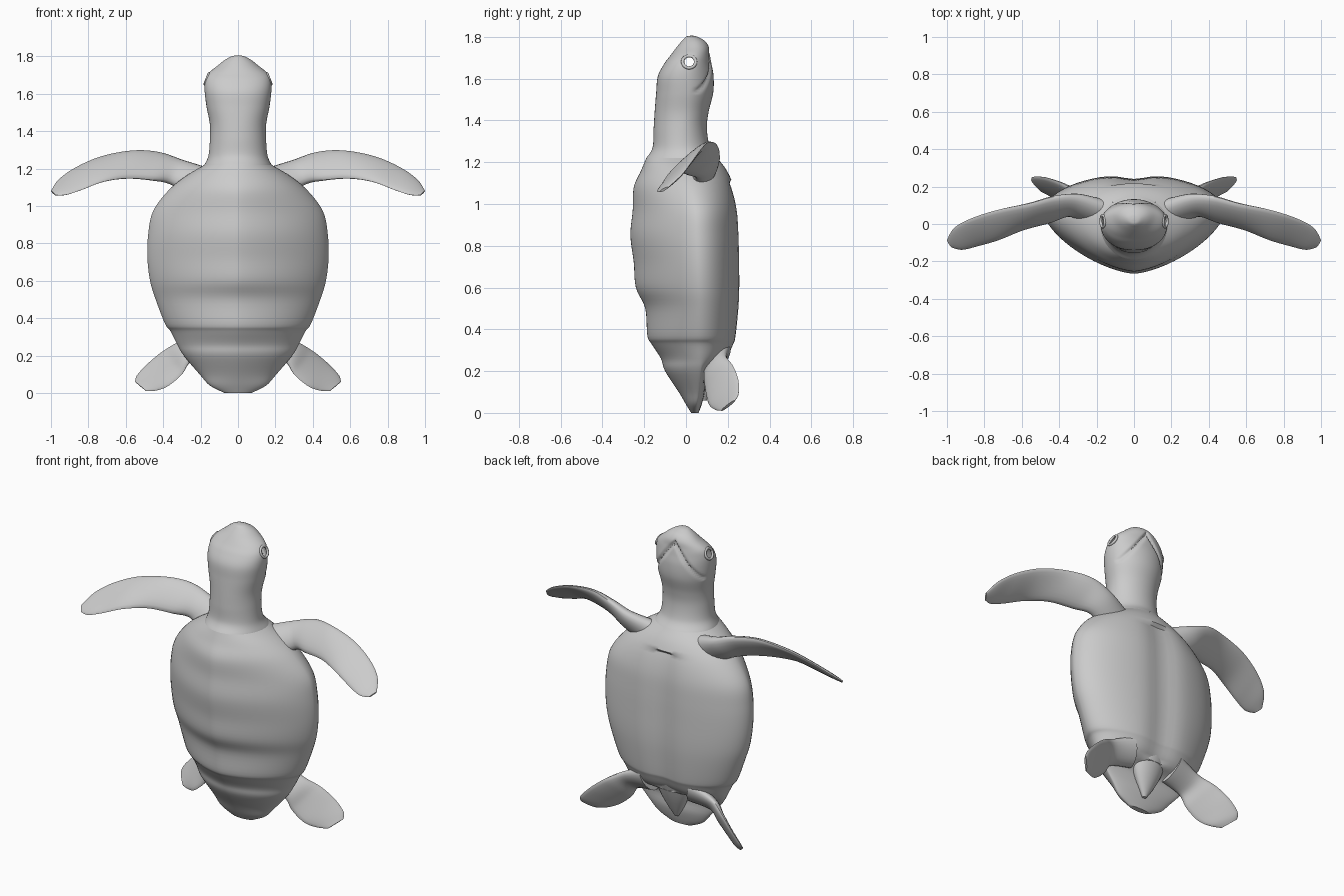
import bpy, bmesh, math
from mathutils import Vector

if "Cube" in bpy.data.objects:
    bpy.data.objects.remove(bpy.data.objects["Cube"])


def resample(stations, k):
    """Smooth (Catmull-Rom) interpolation of rows of numbers, k steps per span."""
    out, last = [], len(stations) - 1
    for i in range(last):
        p0, p1 = stations[max(i - 1, 0)], stations[i]
        p2, p3 = stations[i + 1], stations[min(i + 2, last)]
        for s in range(k):
            t = s / k
            out.append([0.5 * (2 * b + (c - a) * t + (2 * a - 5 * b + 4 * c - d) * t * t
                               + (3 * b - a - 3 * c + d) * t ** 3)
                        for a, b, c, d in zip(p0, p1, p2, p3)])
    return out + [list(stations[-1])]


def loft(name, rings, cap_start=True, cap_end=True, mirror=False, hole=None):
    bm = bmesh.new()
    rows = [[bm.verts.new(p) for p in ring] for ring in rings]
    n = len(rows[0])
    for a, b in zip(rows, rows[1:]):
        for i in range(n):
            j = (i + 1) % n
            bm.faces.new((a[i], a[j], b[j], b[i]))
    if cap_start:
        bm.faces.new(rows[0])
    if cap_end:
        bm.faces.new(rows[-1])
    bmesh.ops.recalc_face_normals(bm, faces=bm.faces)
    if hole:
        bmesh.ops.delete(bm, geom=[f for f in bm.faces if hole(f.calc_center_median())],
                         context='FACES')
    mesh = bpy.data.meshes.new(name)
    bm.to_mesh(mesh)
    bm.free()
    ob = bpy.data.objects.new(name, mesh)
    bpy.context.collection.objects.link(ob)
    if mirror:
        ob.modifiers.new("mirror", 'MIRROR')
    return ob


def body_ring(z, w, front, rim, back, n, segs=64, tweak=None):
    """Cross-section: superelliptic front half, round back half."""
    ring = []
    for i in range(segs):
        a = 2 * math.pi * i / segs
        c, s = math.cos(a), math.sin(a)
        e = 2 / n if s < 0 else 1
        x = w * math.copysign(abs(c) ** e, c)
        y = rim + (back - rim if s > 0 else rim - front) * math.copysign(abs(s) ** e, s)
        p = Vector((x, y, z))
        ring.append(tweak(p, s) if tweak else p)
    return ring


def blade(name, stations, k=6, segs=20):
    """Flat flipper from (leading xyz, trailing xyz, half thickness) rows."""
    rows = resample(stations, k)
    mids = [(Vector(r[:3]) + Vector(r[3:6])) / 2 for r in rows]
    rings = []
    for i, r in enumerate(rows):
        half = (Vector(r[:3]) - Vector(r[3:6])) / 2
        axis = mids[min(i + 1, len(rows) - 1)] - mids[max(i - 1, 0)]
        nrm = axis.cross(half).normalized() * r[6]
        rings.append([mids[i] + half * math.cos(2 * math.pi * j / segs)
                      + nrm * math.sin(2 * math.pi * j / segs) for j in range(segs)])
    return loft(name, rings, mirror=True)


# Shell: z, half width, carapace y, rim y, plastron y, carapace exponent
shell = [
    (0.00, 0.07, 0.025, 0.045, 0.06, 1.8),
    (0.04, 0.15, 0.00, 0.05, 0.075, 1.8),
    (0.10, 0.205, -0.035, 0.06, 0.09, 1.7),
    (0.20, 0.29, -0.10, 0.07, 0.10, 1.7),
    (0.26, 0.325, -0.12, 0.07, 0.20, 1.6),
    (0.33, 0.36, -0.165, 0.07, 0.24, 1.6),
    (0.37, 0.39, -0.185, 0.07, 0.25, 1.6),
    (0.50, 0.44, -0.195, 0.07, 0.262, 1.55),
    (0.60, 0.47, -0.24, 0.065, 0.266, 1.5),
    (0.72, 0.484, -0.25, 0.06, 0.265, 1.5),
    (0.85, 0.48, -0.266, 0.055, 0.262, 1.5),
    (0.97, 0.455, -0.255, 0.05, 0.254, 1.5),
    (1.08, 0.375, -0.25, 0.035, 0.23, 1.6),
    (1.16, 0.28, -0.215, 0.02, 0.195, 1.8),
    (1.22, 0.18, -0.19, 0.0, 0.15, 2.0),
]


def plastron_groove(p, s):
    if s > 0 and 0.25 < p.z < 1.1:
        p.y -= 0.025 * math.exp(-(p.x / 0.09) ** 2)
    return p


loft("shell", [body_ring(*r, tweak=plastron_groove) for r in resample(shell, 5)],
     cap_end=False)

# Neck and head, with a V-shaped mouth crease and open eye sockets
head = [
    (1.22, 0.18, -0.19, 0.0, 0.15, 2.0),
    (1.27, 0.158, -0.16, -0.02, 0.115, 2.0),
    (1.36, 0.15, -0.155, -0.02, 0.10, 2.0),
    (1.44, 0.151, -0.15, -0.01, 0.108, 2.1),
    (1.53, 0.168, -0.143, 0.0, 0.13, 2.2),
    (1.61, 0.178, -0.135, 0.0, 0.132, 2.2),
    (1.67, 0.176, -0.105, 0.01, 0.122, 2.2),
    (1.71, 0.158, -0.075, 0.025, 0.115, 2.1),
    (1.75, 0.11, -0.045, 0.04, 0.11, 2.0),
    (1.78, 0.072, -0.02, 0.04, 0.09, 2.0),
    (1.80, 0.035, 0.0, 0.03, 0.055, 2.0),
    (1.805, 0.01, 0.02, 0.025, 0.035, 2.0),
]
EYE = Vector((0.166, 0.015, 1.68))


def mouth(p, s):
    if s > 0.2 and p.z > 1.53:
        d = (p.z - (1.74 - 1.3 * abs(p.x))) / 0.014
        p.y -= 0.014 * math.exp(-d * d)
    return p


loft("head", [body_ring(*r, segs=96, tweak=mouth) for r in resample(head, 7)],
     cap_start=False,
     hole=lambda c: math.hypot(c.y - EYE.y, c.z - EYE.z) < 0.027 and abs(c.x) > 0.1)

# Eyelid rims
for side in (-1, 1):
    bpy.ops.mesh.primitive_torus_add(
        major_segments=28, minor_segments=8, major_radius=0.031, minor_radius=0.008,
        location=(side * EYE.x, EYE.y, EYE.z),
        rotation=(0, side * math.radians(68), 0))
    bpy.context.object.name = "eyelid"

# Front flippers
blade("front_flipper", [
    (0.16, 0.11, 1.20, 0.27, 0.03, 1.06, 0.06),
    (0.29, 0.15, 1.24, 0.36, 0.05, 1.12, 0.045),
    (0.42, 0.147, 1.285, 0.45, 0.01, 1.138, 0.034),
    (0.56, 0.11, 1.296, 0.59, -0.03, 1.148, 0.026),
    (0.73, 0.075, 1.265, 0.72, -0.085, 1.13, 0.019),
    (0.87, 0.03, 1.205, 0.84, -0.12, 1.085, 0.015),
    (0.96, -0.02, 1.14, 0.92, -0.138, 1.06, 0.012),
    (1.00, -0.085, 1.08, 0.975, -0.125, 1.058, 0.006),
])

# Rear flippers
blade("rear_flipper", [
    (0.17, 0.20, 0.34, 0.12, 0.10, 0.20, 0.05),
    (0.31, 0.19, 0.275, 0.25, 0.09, 0.17, 0.03),
    (0.40, 0.225, 0.225, 0.30, 0.095, 0.10, 0.02),
    (0.48, 0.25, 0.16, 0.37, 0.11, 0.04, 0.015),
    (0.54, 0.252, 0.095, 0.43, 0.14, 0.015, 0.012),
    (0.55, 0.235, 0.06, 0.49, 0.17, 0.01, 0.007),
])

# Tail under the rear of the shell
tail = [(0.06, 0.012, 0.075, 0.09, 0.10, 2), (0.12, 0.05, 0.06, 0.10, 0.13, 2),
        (0.20, 0.09, 0.05, 0.11, 0.165, 2), (0.30, 0.12, 0.05, 0.12, 0.20, 2)]
loft("tail", [body_ring(*r, segs=24) for r in resample(tail, 4)])

# Smooth shading
bpy.ops.object.select_all(action='SELECT')
bpy.context.view_layer.objects.active = bpy.data.objects["shell"]
bpy.ops.object.shade_smooth_by_angle(angle=math.radians(50))
